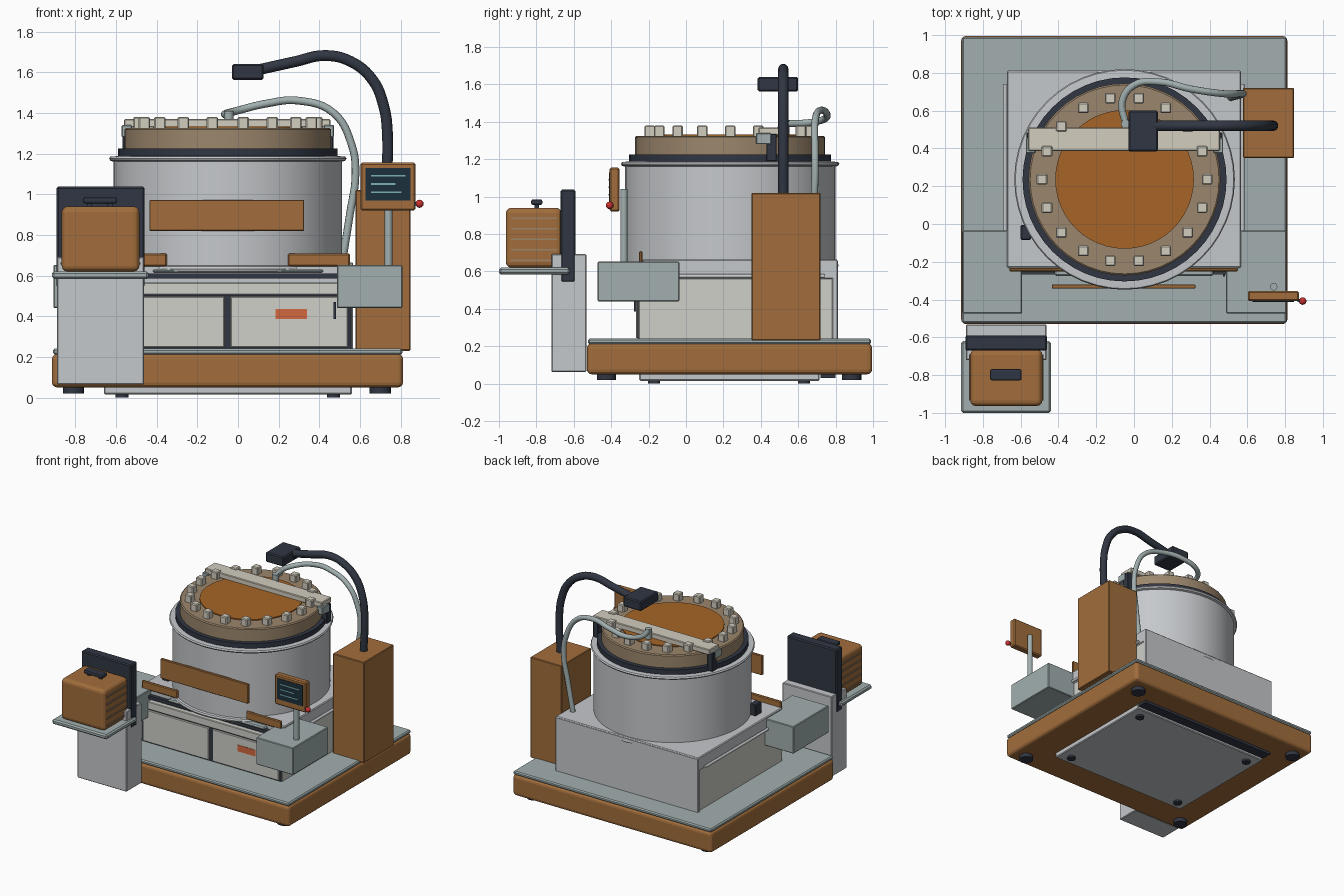
import bpy, bmesh, math
from mathutils import Vector

if "Cube" in bpy.data.objects:
    bpy.data.objects.remove(bpy.data.objects["Cube"])

def mat(name, r, g, b):
    m = bpy.data.materials.new(name)
    m.diffuse_color = (r, g, b, 1)
    m.use_nodes = True
    m.node_tree.nodes["Principled BSDF"].inputs["Base Color"].default_value = m.diffuse_color
    return m

BROWN = mat("brown", .36, .155, .045)
ORANGE = mat("orange", .38, .13, .02)
TAN = mat("tan", .33, .24, .15)
SLATE = mat("slate", .03, .037, .055)
BLUEGREY = mat("bluegrey", .36, .43, .43)
SILVER = mat("silver", .56, .58, .60)
WHITE = mat("offwhite", .62, .63, .58)
BONE = mat("bone", .65, .61, .52)
RED = mat("red", .6, .03, .03)
LABEL = mat("label", .65, .14, .05)
SCREEN = mat("screen", .012, .03, .045)
GREEN = mat("trace", .2, .45, .45)

def finish(name, bm, m, smooth=None):
    me = bpy.data.meshes.new(name)
    bm.to_mesh(me)
    bm.free()
    ob = bpy.data.objects.new(name, me)
    bpy.context.collection.objects.link(ob)
    me.materials.append(m)
    if smooth:
        bpy.ops.object.select_all(action='DESELECT')
        ob.select_set(True)
        bpy.context.view_layer.objects.active = ob
        bpy.ops.object.shade_smooth_by_angle(angle=math.radians(smooth))
    return ob

def box(name, x, y, z, m, bevel=0.0, seg=1):
    """Box from (min, max) ranges, with optional bevelled edges."""
    bm = bmesh.new()
    bmesh.ops.create_cube(bm, size=1)
    for v in bm.verts:
        v.co = [(a + b) / 2 + c * (b - a) for (a, b), c in zip((x, y, z), v.co)]
    if bevel:
        bmesh.ops.bevel(bm, geom=bm.edges[:], offset=bevel, segments=seg, profile=.5, affect='EDGES')
    return finish(name, bm, m)

def lathe(name, profile, centre, m, n=48):
    """Revolve (radius, z) points about a vertical axis."""
    bm = bmesh.new()
    vs = [bm.verts.new((centre[0] + r, centre[1], z)) for r, z in profile]
    es = [bm.edges.new(p) for p in zip(vs, vs[1:])]
    bmesh.ops.spin(bm, geom=vs + es, cent=(*centre, 0), axis=(0, 0, 1),
                   angle=math.tau, steps=n, use_duplicate=False)
    bmesh.ops.remove_doubles(bm, verts=bm.verts[:], dist=1e-4)
    bmesh.ops.recalc_face_normals(bm, faces=bm.faces[:])
    return finish(name, bm, m, 30)

def disc(name, r, z0, z1, centre, m, n=48):
    return lathe(name, [(0, z0), (r, z0), (r, z1), (0, z1)], centre, m, n)

def tube(name, pts, r, m):
    cu = bpy.data.curves.new(name, 'CURVE')
    cu.dimensions = '3D'
    cu.bevel_depth, cu.bevel_resolution, cu.use_fill_caps = r, 3, True
    cu.resolution_u = 6
    sp = cu.splines.new('BEZIER')
    sp.bezier_points.add(len(pts) - 1)
    for bp, p in zip(sp.bezier_points, pts):
        bp.co = p
        bp.handle_left_type = bp.handle_right_type = 'AUTO'
    ob = bpy.data.objects.new(name, cu)
    bpy.context.collection.objects.link(ob)
    cu.materials.append(m)
    return ob

# Plinth, deck and feet
box("plinth", (-.915, .812), (-.53, .995), (.05, .214), BROWN, .025, 3)
box("deck_plate", (-.91, .808), (-.525, .99), (.212, .24), BLUEGREY, .008)
for x in (-.81, .70):
    for y in (-.425, .885):
        disc("levelling_foot", .052, .02, .055, (x, y), SLATE, 20)

# Cabinet body passing down through the plinth
box("underside_pan", (-.66, .56), (-.25, .715), (.015, .06), SILVER, .006)
box("underside_slot", (-.66, .56), (.72, .80), (.03, .06), SLATE)
for x in (-.57, .47):
    for y in (-.17, .63):
        disc("pan_foot", .032, 0, .02, (x, y), SLATE, 16)
box("cabinet_lower", (-.66, .56), (-.255, .80), (.2, .565), WHITE, .006)
box("cabinet_upper", (-.672, .566), (-.232, .81), (.56, .665), SILVER, .006)
box("cabinet_rear_skin", (-.672, .566), (.78, .812), (.23, .66), SILVER, .005)
box("front_dark_strip", (-.6, .5), (-.262, -.22), (.585, .61), SLATE)
box("front_header", (-.655, .556), (-.268, -.24), (.505, .565), WHITE, .004)
box("door_gap", (-.65, .555), (-.258, -.24), (.24, .506), SLATE)
for name, x in (("left_door", (-.64, -.067)), ("right_door", (-.037, .54))):
    box(name, x, (-.268, -.24), (.245, .498), WHITE, .005)
box("door_label", (.185, .34), (-.271, -.26), (.385, .435), LABEL)
box("door_handle", (.47, .482), (-.278, -.26), (.385, .47), SLATE)
for x in (-.683, .574):
    tube("side_rail", [(x, -.2, .575), (x, .25, .575), (x, .74, .575)], .011, SILVER)
box("latch_block", (-.60, -.545), (-.085, -.005), (.66, .75), SLATE, .006)

# Process drum
C = (-.05, .236)
lathe("drum", [(0, .62), (.575, .62), (.58, .632), (.575, .645), (.562, .65), (.562, 1.16),
               (.578, 1.165), (.584, 1.175), (.578, 1.185), (.55, 1.187), (0, 1.187)], C, SILVER)
disc("seal_ring", .54, 1.185, 1.225, C, SLATE)
lathe("lid_ring", [(0, 1.22), (.508, 1.22), (.508, 1.318), (.50, 1.325), (0, 1.325)], C, TAN)
disc("lid_window", .367, 1.32, 1.333, C, ORANGE)
for i in range(18):
    a = math.radians(20 * i)
    x, y = C[0] + .437 * math.cos(a), C[1] + .437 * math.sin(a)
    box("lid_bolt", (x - .028, x + .028), (y - .028, y + .028), (1.318, 1.38), BONE, .006)
box("drum_front_panel", (-.435, .325), (-.342, -.32), (.82, .972), BROWN, .003)
for name, x in (("left_bracket", (-.66, -.35)), ("right_bracket", (.245, .55))):
    box(name, x, (-.252, -.232), (.645, .708), BROWN, .006)
box("drip_tray", (-.42, .42), (-.275, -.22), (.612, .632), BLUEGREY, .008)

# Lid crossbar with clamps at both ends
box("lid_crossbar", (-.56, .455), (.387, .51), (1.328, 1.37), BONE, .005)
for s in (-1, 1):
    x = C[0] + s * .497
    box("crossbar_clamp", (x - .022, x + .022), (.43, .485), (1.19, 1.335), SLATE, .004)
    box("clamp_block", (x - .025, x + .025), (.375, .455), (1.28, 1.34), BLUEGREY, .004)

# Service column, sensor arm and gas hose
box("service_column", (.577, .848), (.35, .72), (.23, 1.02), BROWN, .005)
tube("sensor_arm", [(.725, .52, 1.0), (.735, .52, 1.3), (.715, .52, 1.44), (.66, .52, 1.565),
                    (.55, .52, 1.655), (.425, .52, 1.682), (.28, .52, 1.652), (.1, .52, 1.612)], .028, SLATE)
box("sensor_head", (-.03, .126), (.383, .6), (1.563, 1.64), SLATE, .008)
tube("gas_hose", [(-.045, .53, 1.39), (-.062, .65, 1.395), (0, .735, 1.412), (.135, .752, 1.445),
                  (.3, .715, 1.46), (.47, .69, 1.4), (.56, .69, 1.24), (.578, .69, 1.1),
                  (.55, .68, .9), (.51, .67, .65)], .019, BLUEGREY)
tube("hose_fitting", [(-.045, .53, 1.32), (-.045, .53, 1.41)], .024, BLUEGREY)

# Side boxes
for name, x in (("right_side_box", (.487, .808)), ("left_side_box", (-.908, -.592))):
    box(name, x, (-.473, -.035), (.44, .652), BLUEGREY, .005)

# Control monitor
tube("monitor_post", [(.74, -.332, .64), (.74, -.332, .85), (.74, -.332, 1.04)], .02, BLUEGREY)
box("monitor_case", (.603, .873), (-.408, -.355), (.92, 1.155), BROWN, .008)
box("monitor_screen", (.627, .848), (-.412, -.40), (.968, 1.13), SCREEN)
for z, w in ((1.09, .17), (1.05, .12), (1.01, .15)):
    box("screen_trace", (.655, .655 + w), (-.414, -.41), (z - .004, z + .004), GREEN)
bm = bmesh.new()
bmesh.ops.create_uvsphere(bm, u_segments=16, v_segments=10, radius=.02)
bmesh.ops.translate(bm, verts=bm.verts[:], vec=(.893, -.408, .953))
finish("stop_button", bm, RED, 60)
box("stop_button_stem", (.865, .885), (-.414, -.398), (.945, .961), SLATE)

# Loading station: pedestal, shelf, back plate and carrier
box("loader_pedestal", (-.89, -.463), (-.72, -.532), (.063, .692), SILVER, .005)
box("loader_shelf", (-.915, -.44), (-1.0, -.62), (.583, .62), BLUEGREY, .01)
box("loader_back_plate", (-.892, -.46), (-.67, -.59), (.542, 1.037), SLATE, .008)
box("carrier", (-.867, -.485), (-.963, -.665), (.62, .94), BROWN, .028, 3)
box("carrier_handle", (-.762, -.595), (-.828, -.768), (.955, .985), SLATE, .01, 2)
for x in (-.73, -.63):
    box("handle_post", (x - .012, x + .012), (-.81, -.786), (.93, .965), SLATE)
for i in range(5):
    z = .66 + i * .056
    for x in (-.867, -.485):
        box("carrier_rib", (x - .006, x + .006), (-.935, -.69), (z - .005, z + .005), TAN)
